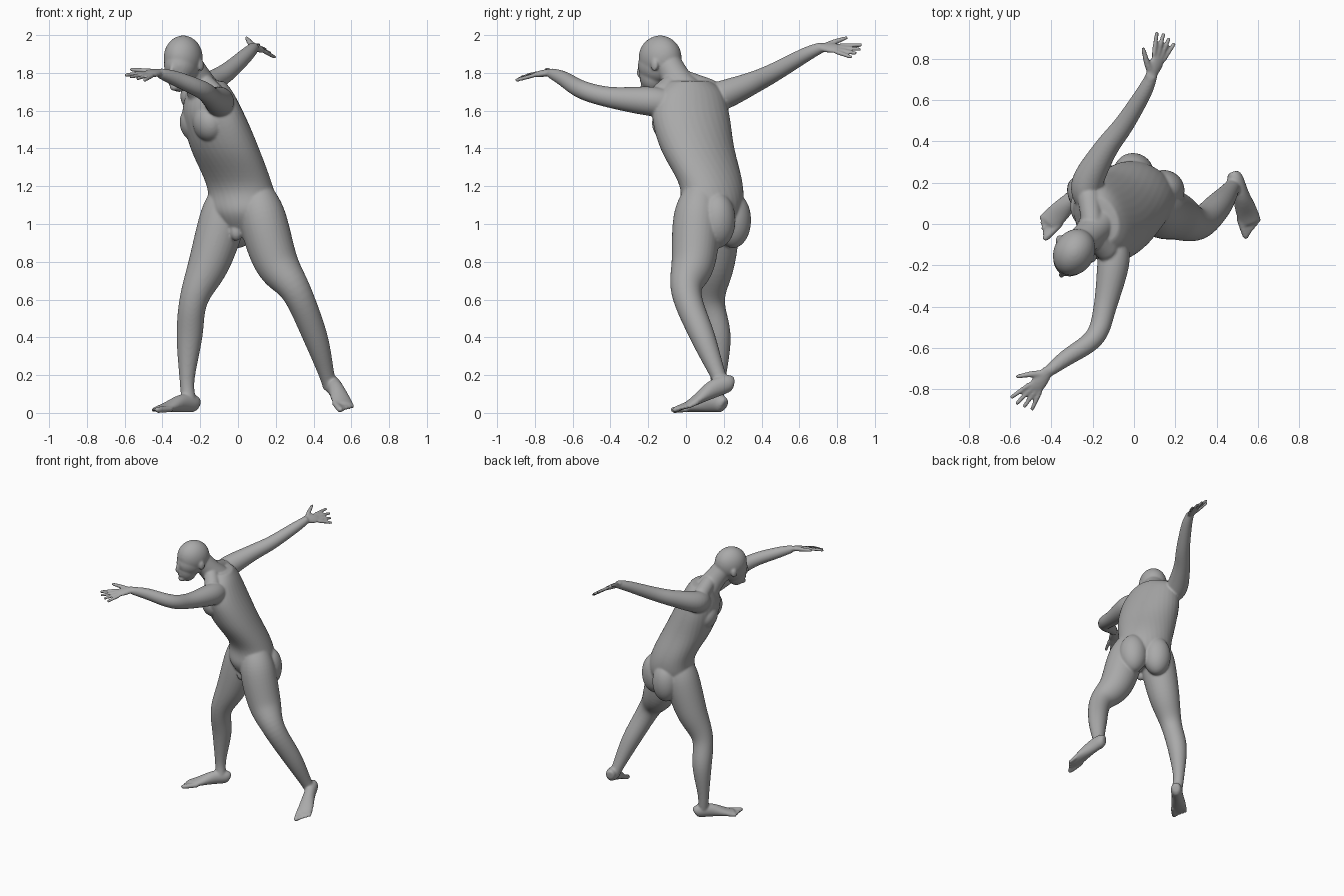
import bpy, bmesh, math
from mathutils import Vector, Matrix

cube = bpy.data.objects.get("Cube")
if cube:
    bpy.data.objects.remove(cube)

UP = Vector((0, 0, 1))
ACROSS = Vector((1, 0, 0))
SEGMENTS = 16
STEPS = 4
bm = bmesh.new()


def spline(stations):
    """Smooth in-between stations, passing through every given one."""
    knots = [Vector(station) for station in stations]
    result = []
    for i in range(len(knots) - 1):
        start, end = knots[i], knots[i + 1]
        before = knots[max(i - 1, 0)]
        after = knots[min(i + 2, len(knots) - 1)]
        leave, arrive = (end - before) / 2, (after - start) / 2
        for step in range(STEPS):
            t = step / STEPS
            ease = t * t * (3 - 2 * t)
            result.append(start.lerp(end, ease) + leave * t * (1 - t) ** 2
                          - arrive * t * t * (1 - t))
    return result + [knots[-1]]


def loft(rings):
    """Closed skin through rings given as (centre, half-axis, half-axis)."""
    angles = [math.tau * i / SEGMENTS for i in range(SEGMENTS)]
    loops = [[bm.verts.new(centre + wide * math.cos(a) + deep * math.sin(a))
              for a in angles] for centre, wide, deep in rings]
    for low, high in zip(loops, loops[1:]):
        for i in range(SEGMENTS):
            bm.faces.new((low[i - 1], low[i], high[i], high[i - 1]))
    bm.faces.new(loops[0])
    bm.faces.new(loops[-1])


def tube(stations, side, frame=Matrix()):
    """Limb through stations (x, y, z, half width, optional half depth)."""
    path = spline(stations)
    points = [frame @ Vector(station[:3]) for station in path]
    rings = []
    for i, station in enumerate(path):
        ahead, behind = points[min(i + 1, len(points) - 1)], points[max(i - 1, 0)]
        along = (ahead - behind).normalized()
        wide = (side - along * side.dot(along)).normalized()
        rings.append((points[i], wide * station[3], along.cross(wide) * station[-1]))
    loft(rings)


def local_tube(frame, stations):
    tube(stations, frame.col[1].xyz, frame)


def ellipsoid(frame, centre, radii):
    matrix = frame @ Matrix.Translation(centre) @ Matrix.Diagonal((*radii, 1))
    bmesh.ops.create_icosphere(bm, subdivisions=3, radius=1, matrix=matrix)


def make_frame(origin, forward, side):
    """Local axes: x forward, y towards the side, z the upper normal."""
    x_axis = Vector(forward).normalized()
    y_axis = Vector(side)
    y_axis = (y_axis - x_axis * y_axis.dot(x_axis)).normalized()
    z_axis = x_axis.cross(y_axis)
    if z_axis.z < 0:
        z_axis = -z_axis
    frame = Matrix((x_axis, y_axis, z_axis)).transposed().to_4x4()
    frame.translation = origin
    return frame


# Torso, twisting from the hips to the shoulders: x, y, z, width, depth, turn
torso = [(.03, .13, .95, .1, .09, -30), (.03, .13, 1.06, .19, .16, -30),
         (.01, .135, 1.2, .195, .153, -40), (-.07, .06, 1.4, .215, .17, -55),
         (-.13, .025, 1.58, .22, .155, -65), (-.15, .03, 1.7, .18, .11, -65),
         (-.16, .02, 1.76, .11, .08, -65)]
rings = []
for x, y, z, width, depth, turn in spline(torso):
    left = Matrix.Rotation(math.radians(turn), 3, 'Z') @ ACROSS
    rings.append((Vector((x, y, z)), left * width, UP.cross(left) * depth))
loft(rings)

pelvis = make_frame((.03, .13, 1.03), (-.5, -.9, 0), (.9, -.5, 0))
chest = make_frame((-.13, .02, 1.55), (-.9, -.4, -.3), (.4, -.9, 0))
head = make_frame((-.29, -.137, 1.88), (-.5, -.9, 0), (.9, -.5, 0))

# Skull, jaw, chin, lips and groin along the middle
ellipsoid(head, (0, 0, 0), (.12, .1, .12))
ellipsoid(head, (.02, 0, -.04), (.105, .09, .1))
ellipsoid(head, (.045, 0, -.085), (.073, .068, .098))
ellipsoid(head, (.09, 0, -.155), (.025, .03, .022))
ellipsoid(head, (.1, 0, -.12), (.02, .028, .018))
ellipsoid(pelvis, (.08, 0, -.07), (.035, .035, .05))

# Nose
local_tube(head, [(.11, 0, -.02, .01), (.129, 0, -.08, .013), (.11, 0, -.1, .014)])

for s in (-1, 1):
    # Buttock and chest muscle
    ellipsoid(pelvis, (-.09, s * .085, -.01), (.095, .1, .15))
    ellipsoid(chest, (.07, s * .085, 0), (.08, .1, .1))
    # Ear
    ellipsoid(head, (-.02, s * .098, -.04), (.022, .012, .033))

# Neck
tube([(-.17, .01, 1.68, .1), (-.21, -.045, 1.76, .08), (-.27, -.1, 1.86, .073)],
     ACROSS)

# Slopes from the neck to the shoulders
tube([(-.2, -.05, 1.77, .05), (-.12, -.14, 1.68, .06)], UP)
tube([(-.2, -.02, 1.77, .05), (-.22, .15, 1.7, .06)], UP)

# Legs from hip to ankle
left_leg = [(.09, .09, 1.2, .08), (.125, .06, 1.05, .127), (.2, .04, .8, .12),
            (.31, 0, .64, .082), (.41, .09, .4, .067), (.47, .17, .2, .042),
            (.49, .2, .13, .04)]
right_leg = [(-.05, .16, 1.2, .08), (-.075, .165, 1.05, .125), (-.15, .15, .8, .113),
             (-.235, .13, .6, .077), (-.257, .17, .4, .07), (-.27, .17, .17, .04),
             (-.26, .16, .06, .04)]
# Arms from shoulder to wrist
left_arm = [(-.1, -.09, 1.64, .07), (-.1, -.19, 1.65, .08), (-.14, -.4, 1.67, .057),
            (-.19, -.55, 1.71, .05), (-.33, -.65, 1.77, .041), (-.42, -.72, 1.8, .027)]
right_arm = [(-.2, .1, 1.66, .07), (-.23, .19, 1.68, .08), (-.14, .36, 1.75, .06),
             (-.05, .48, 1.81, .05), (.05, .64, 1.9, .039), (.09, .73, 1.94, .027)]
for leg in (left_leg, right_leg):
    tube(leg, ACROSS)
for arm in (left_arm, right_arm):
    tube(arm, UP)


# Feet with five toes, big toe on the +y side of the foot frame
def foot(frame):
    local_tube(frame, [(0, 0, .04, .025, .03), (.03, 0, .05, .04, .048),
                       (.12, 0, .05, .042, .049), (.23, 0, .028, .055, .026),
                       (.29, 0, .02, .046, .017)])
    for toe in range(5):
        y = .042 - toe * .021
        tip = .35 - toe * .013
        radius = .012 if toe else .017
        local_tube(frame, [(.23, y, .02, radius), (tip - .01, y, .016, radius),
                           (tip, y, .014, radius / 2)])


foot(make_frame((.475, .265, .12), (.3, -.87, -.34), (-.87, -.3, 0)))
foot(make_frame((-.215, .205, 0), (-.7, -.7, 0), (.7, -.7, 0)))


# Hands with spread fingers, thumb on the +y side of the hand frame
def hand(frame):
    local_tube(frame, [(-.02, 0, 0, .025, .02), (.06, 0, 0, .04, .018),
                       (.105, 0, 0, .036, .011)])
    for finger in range(4):
        base = Vector((.09, .03 - finger * .02, 0))
        tip = Vector((.22 - abs(finger - 1) * .01, .065 - finger * .04, -.01))
        local_tube(frame, [(*base, .012), (*base.lerp(tip, .9), .011), (*tip, .007)])
    local_tube(frame, [(.02, .01, 0, .018), (.05, .05, 0, .016),
                       (.1, .1, 0, .011), (.11, .11, 0, .007)])


hand(make_frame((-.42, -.715, 1.803), (-.6, -.8, -.1), (-.8, .6, .25)))
hand(make_frame((.08, .715, 1.937), (.4, .9, -.08), (-.75, .35, .55)))

# Merge all parts into one smooth skin
bmesh.ops.recalc_face_normals(bm, faces=bm.faces)
mesh = bpy.data.meshes.new("body")
bm.to_mesh(mesh)
bm.free()
body = bpy.data.objects.new("body", mesh)
bpy.context.collection.objects.link(body)

grey = bpy.data.materials.new("clay grey")
grey.use_nodes = True
colour = (.4, .4, .4, 1)
grey.diffuse_color = colour
grey.node_tree.nodes["Principled BSDF"].inputs["Base Color"].default_value = colour
mesh.materials.append(grey)

rounding = body.modifiers.new("round parts", 'SUBSURF')
rounding.levels = rounding.render_levels = 1
remesh = body.modifiers.new("merge parts", 'REMESH')
remesh.mode = 'VOXEL'
remesh.voxel_size = .0065
remesh.use_smooth_shade = True
soften = body.modifiers.new("soften joins", 'SMOOTH')
soften.factor = .5
soften.iterations = 9
